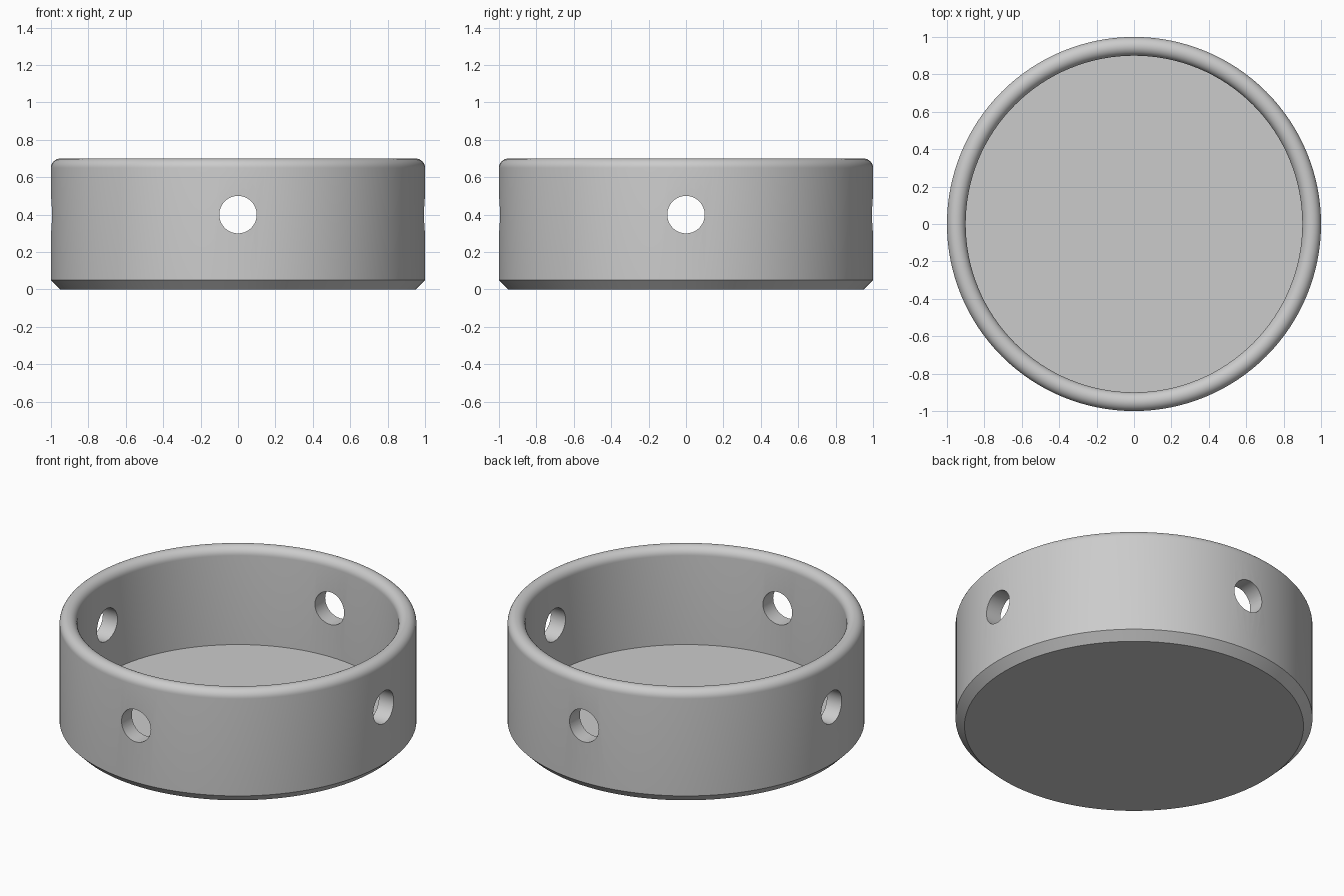
import bpy
import bmesh
import math
from mathutils import Matrix, Vector

SEGMENTS = 128

default_cube = bpy.data.objects.get("Cube")
if default_cube:
    bpy.data.objects.remove(default_cube, do_unlink=True)


def flat_material(name, colour):
    mat = bpy.data.materials.new(name)
    mat.use_nodes = True
    mat.diffuse_color = colour
    mat.node_tree.nodes["Principled BSDF"].inputs["Base Color"].default_value = colour
    return mat


def object_from_bmesh(name, bm):
    mesh = bpy.data.meshes.new(name)
    bmesh.ops.recalc_face_normals(bm, faces=bm.faces)
    bm.to_mesh(mesh)
    bm.free()
    obj = bpy.data.objects.new(name, mesh)
    bpy.context.collection.objects.link(obj)
    return obj


def lathe(name, profile):
    """Revolve (radius, height) points that start and end on the axis."""
    bm = bmesh.new()
    verts = [bm.verts.new((r, 0, z)) for r, z in profile]
    edges = [bm.edges.new(pair) for pair in zip(verts, verts[1:])]
    bmesh.ops.spin(bm, geom=verts + edges, cent=(0, 0, 0), axis=(0, 0, 1),
                   angle=math.tau, steps=SEGMENTS, use_merge=True)
    bmesh.ops.remove_doubles(bm, verts=bm.verts, dist=0.0005)
    # Flat discs close the floor and the underside
    bmesh.ops.holes_fill(bm, edges=[e for e in bm.edges if e.is_boundary], sides=0)
    return object_from_bmesh(name, bm)


# Dish: chamfered foot, straight wall, half-round rim, flat floor
rim_radius = 0.05
rim = [(0.95 + rim_radius * math.cos(a), 0.65 + rim_radius * math.sin(a))
       for a in (math.pi * i / 16 for i in range(17))]
dish = lathe("dish", [(0.95, 0), (1.0, 0.05)] + rim + [(0.9, 0.1)])

# Two crossing rods cut four round holes through the wall
bm = bmesh.new()
for axis in ("X", "Y"):
    turn = Matrix.Rotation(math.pi / 2, 4, axis)
    for side in (-1, 1):
        offset = Vector((0, 0, side * 0.95))
        place = Matrix.Translation((0, 0, 0.4)) @ turn @ Matrix.Translation(offset)
        bmesh.ops.create_cone(bm, cap_ends=True, segments=64, radius1=0.1,
                              radius2=0.1, depth=0.4, matrix=place)
cutter = object_from_bmesh("hole_cutter", bm)
cutter.hide_render = True

bpy.ops.object.select_all(action="DESELECT")
dish.select_set(True)
bpy.context.view_layer.objects.active = dish
cut = dish.modifiers.new("wall_holes", "BOOLEAN")
cut.object = cutter
cut.operation = "DIFFERENCE"
cut.solver = "EXACT"
bpy.ops.object.modifier_apply(modifier=cut.name)
bpy.data.objects.remove(cutter, do_unlink=True)

dish.data.materials.clear()
dish.data.materials.append(flat_material("light grey", (0.6, 0.6, 0.6, 1)))
bpy.ops.object.shade_smooth_by_angle(angle=math.radians(30))
